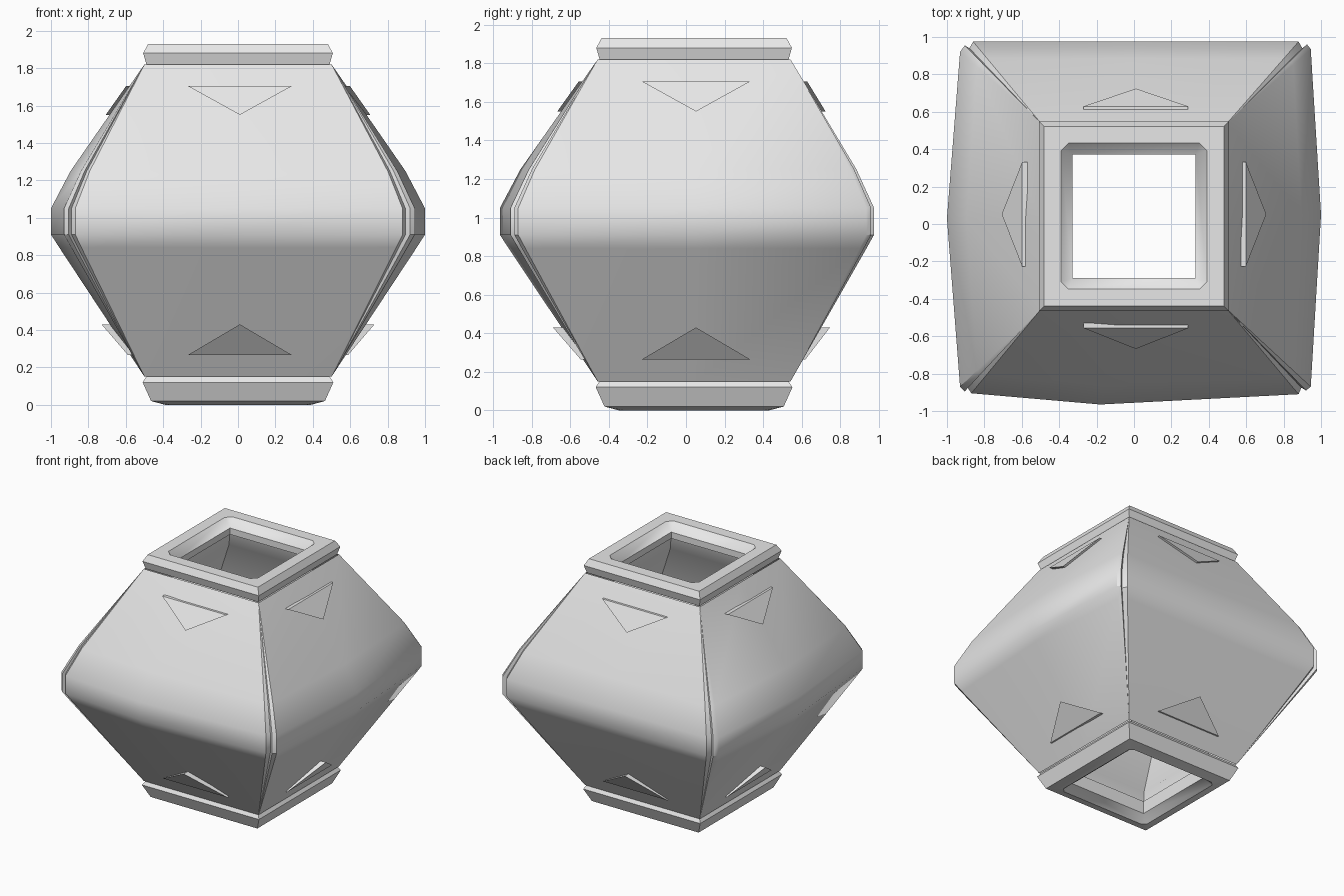
import bpy, bmesh, math
from mathutils import Vector

cube = bpy.data.objects.get("Cube")
if cube:
    bpy.data.objects.remove(cube, do_unlink=True)

grey = bpy.data.materials.new("plain_grey")
grey.use_nodes = True
grey.diffuse_color = (0.8, 0.8, 0.8, 1)
grey.node_tree.nodes["Principled BSDF"].inputs["Base Color"].default_value = (0.8, 0.8, 0.8, 1)

CY = 0.042      # the mouth sits slightly towards the back
NECK = 0.5      # half width of the body at both ends


def finish(name, bm, recalc=True):
    bmesh.ops.remove_doubles(bm, verts=bm.verts, dist=0.0005)
    if recalc:
        bmesh.ops.recalc_face_normals(bm, faces=bm.faces)
    mesh = bpy.data.meshes.new(name)
    bm.to_mesh(mesh)
    bm.free()
    mesh.materials.append(grey)
    obj = bpy.data.objects.new(name, mesh)
    bpy.context.collection.objects.link(obj)
    bpy.ops.object.select_all(action='DESELECT')
    obj.select_set(True)
    bpy.context.view_layer.objects.active = obj
    bpy.ops.object.shade_smooth_by_angle(angle=math.radians(35))
    return obj


def loft(name, rings, closed=False):
    """Skin a stack of rings; closed also joins the last ring to the first."""
    bm = bmesh.new()
    loops = [[bm.verts.new(p) for p in ring] for ring in rings]
    pairs = list(zip(loops, loops[1:]))
    if closed:
        pairs.append((loops[-1], loops[0]))
    for low, high in pairs:
        for i in range(len(low)):
            j = (i + 1) % len(low)
            bm.faces.new((low[i], low[j], high[j], high[i]))
    return finish(name, bm, closed)


def square(half, z, cut=0.0):
    """Square ring, counter-clockwise, with corners cut off."""
    ring = []
    for sx, sy, first_x in ((-1, -1, 0), (1, -1, 1), (1, 1, 0), (-1, 1, 1)):
        a = (sx * half, sy * (half - cut))
        b = (sx * (half - cut), sy * half)
        for x, y in ((b, a) if first_x else (a, b)):
            ring.append((x, CY + y, z))
    return ring


# Body: square neck swelling to a belly with a fine groove down each corner
STEPS = [(0.15, 0), (0.84, 0.91), (0.91, 1), (1.05, 1), (1.25, 0.79), (1.82, 0)]
BELLY = [
    (-0.93, -0.87), (-0.905, -0.895), (-0.89, -0.875), (-0.87, -0.905),
    (-0.18, -0.965),
    (0.88, -0.91), (0.895, -0.875), (0.92, -0.89), (0.945, -0.87),
    (1.0, 0.05),
    (0.945, 0.935), (0.925, 0.96), (0.90, 0.94), (0.88, 0.975),
    (0.0, 0.975),
    (-0.86, 0.975), (-0.88, 0.94), (-0.905, 0.955), (-0.93, 0.92),
    (-1.0, 0.03),
]
MIDDLES = (4, 9, 14, 19)


def neck_point(i):
    x, y = BELLY[i]
    if i in MIDDLES:
        return (x * 0.5, -NECK + CY if y < 0 else NECK + CY) if abs(y) > 0.5 else (math.copysign(NECK, x), y)
    return math.copysign(NECK, x), CY + math.copysign(NECK, y)


def body_ring(z, t):
    ring = []
    for i, point in enumerate(BELLY):
        start = Vector(neck_point(i))
        p = start.lerp(Vector(point), t)
        ring.append((p.x, p.y, z))
    return ring


loft("body", [body_ring(z, t) for z, t in STEPS])

# Hollow inside, wound so that it faces inward
loft("inner_wall", [square(0.33, 1.85), square(0.36, 1.72), square(0.8, 1.06),
                    square(0.8, 0.9), square(0.36, 0.25), square(0.33, 0.08)])

# Rim and foot: moulded square frames around the openings
loft("rim", [square(*p) for p in (
    (0.49, 1.82), (0.507, 1.88), (0.48, 1.93), (0.39, 1.93, 0.04),
    (0.33, 1.87), (0.33, 1.82))], closed=True)
loft("foot", [square(*p) for p in (
    (0.49, 0.15), (0.51, 0.12), (0.465, 0.02), (0.39, 0.0, 0.03),
    (0.33, 0.05), (0.33, 0.15))], closed=True)


def swell(z):
    for (z0, t0), (z1, t1) in zip(STEPS, STEPS[1:]):
        if z0 <= z <= z1:
            return t0 + (t1 - t0) * (z - z0) / (z1 - z0)


# Raised triangles: one near the top and one near the bottom of every side
SIDES = {"front": (0, -1), "left": (1, 0), "back": (0, 1), "right": (-1, 0)}
for (side, (nx, ny)), mid in zip(SIDES.items(), MIDDLES):
    out = Vector((nx, ny, 0))
    along = Vector((abs(ny), abs(nx), 0))
    centre = Vector((0, CY, 0))
    reach = abs(BELLY[mid][0] * nx + (BELLY[mid][1] - CY) * ny)
    for level, base_z, tip_z, base_lift, tip_lift in (
            ("upper", 1.705, 1.55, 0.018, 0.02), ("lower", 0.265, 0.43, 0.012, 0.045)):
        bm = bmesh.new()
        layers = []
        for sink in (0, 0.07):
            layer = []
            for u, z, lift in ((-0.27, base_z, base_lift), (0.29, base_z, base_lift), (0.01, tip_z, tip_lift)):
                d = NECK + (reach - NECK) * swell(z) + lift - sink
                layer.append(bm.verts.new(centre + out * d + along * u + Vector((0, 0, z))))
            layers.append(layer)
        top, bottom = layers
        bm.faces.new(top)
        bm.faces.new(bottom[::-1])
        for i in range(3):
            j = (i + 1) % 3
            bm.faces.new((top[i], bottom[i], bottom[j], top[j]))
        finish(f"{side}_{level}_triangle", bm)
